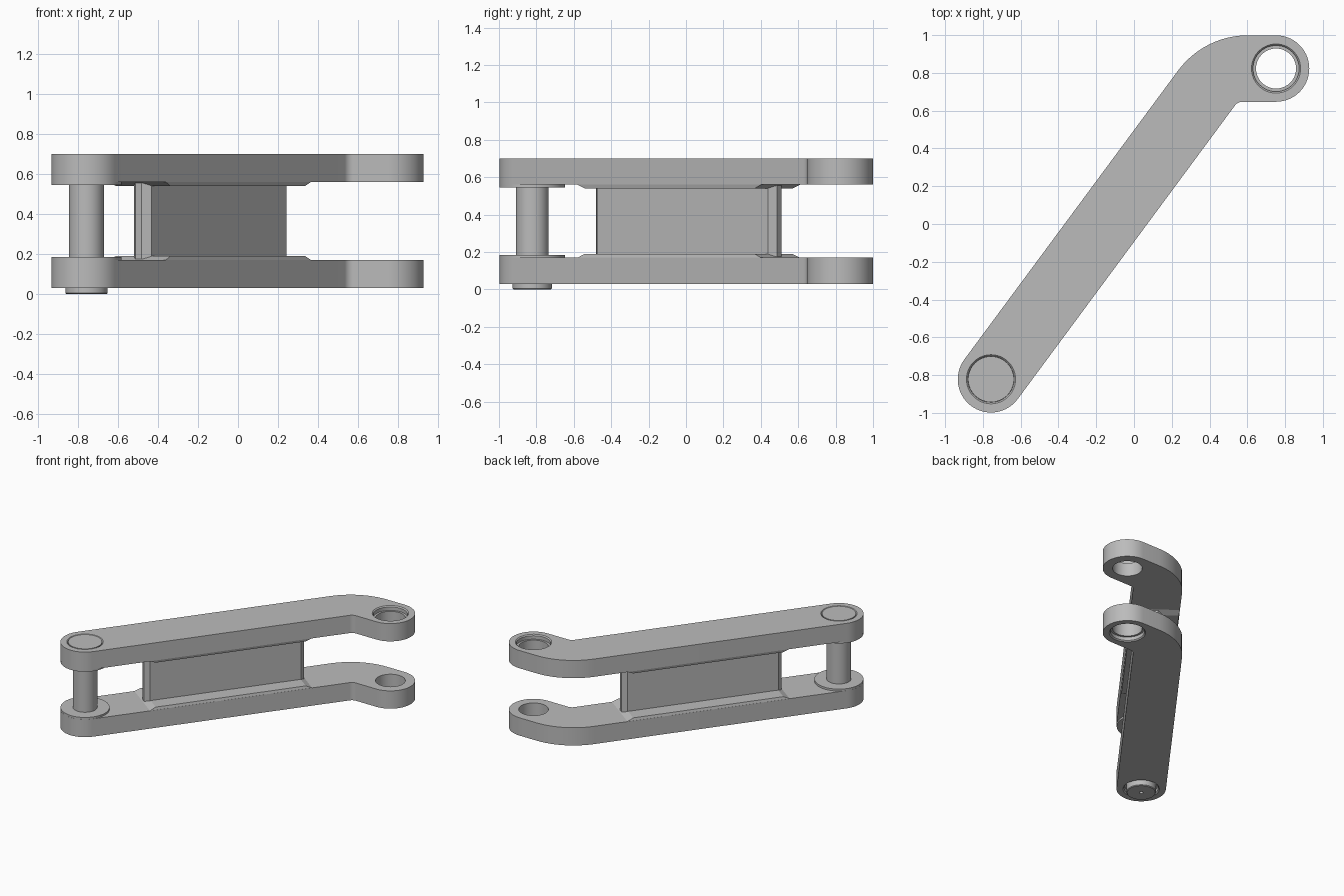
import bpy, bmesh, math
from mathutils import Vector, Matrix

if "Cube" in bpy.data.objects:
    bpy.data.objects.remove(bpy.data.objects["Cube"])

grey = bpy.data.materials.new("plain grey")
grey.diffuse_color = (0.5, 0.5, 0.5, 1)
grey.use_nodes = True
grey.node_tree.nodes["Principled BSDF"].inputs["Base Color"].default_value = grey.diffuse_color

ANG = math.radians(53.5)
D = Vector((math.cos(ANG), math.sin(ANG)))       # along the arm
LEFT = Vector((-D.y, D.x))                       # left side of the arm
A, B = Vector((-0.757, -0.822)), Vector((0.752, 0.823))   # pin and eye centres
R = 0.176
FLIP = Matrix.Translation((0, 0, 0.73)) @ Matrix.Diagonal((1, 1, -1, 1))


def finish(bm, name):
    bmesh.ops.recalc_face_normals(bm, faces=bm.faces)
    me = bpy.data.meshes.new(name)
    bm.to_mesh(me)
    bm.free()
    me.materials.append(grey)
    ob = bpy.data.objects.new(name, me)
    bpy.context.collection.objects.link(ob)
    return ob


def smooth(ob):
    bpy.ops.object.select_all(action='DESELECT')
    ob.select_set(True)
    bpy.context.view_layer.objects.active = ob
    bpy.ops.object.shade_smooth_by_angle(angle=math.radians(25))


def mirrored(ob, name):
    me = ob.data.copy()
    me.transform(FLIP)
    me.flip_normals()
    new = bpy.data.objects.new(name, me)
    bpy.context.collection.objects.link(new)
    return new


def prism(points, z0, z1, top=None):
    bm = bmesh.new()
    lo = [bm.verts.new((p[0], p[1], z0)) for p in points]
    hi = [bm.verts.new((p[0], p[1], z1)) for p in (top or points)]
    n = len(lo)
    bm.faces.new(lo[::-1])
    bm.faces.new(hi)
    for i in range(n):
        bm.faces.new((lo[i], lo[(i + 1) % n], hi[(i + 1) % n], hi[i]))
    return bm


def lathe(profile, centre, name, n=64):
    # closed solid from (radius, z) points, spun round a vertical axis
    bm = bmesh.new()
    rings = []
    for r, z in profile:
        rings.append([bm.verts.new((centre.x + r * math.cos(2 * math.pi * i / n),
                                    centre.y + r * math.sin(2 * math.pi * i / n), z))
                      for i in range(n)])
    for a, b in zip(rings, rings[1:]):
        for i in range(n):
            bm.faces.new((a[i], a[(i + 1) % n], b[(i + 1) % n], b[i]))
    bm.faces.new(rings[0])
    bm.faces.new(rings[-1])
    return finish(bm, name)


def arc(c, r, a0, a1, n):
    return [c + r * Vector((math.cos(a0 + (a1 - a0) * i / n), math.sin(a0 + (a1 - a0) * i / n)))
            for i in range(n + 1)]


def fillet_centre(edge_point, y, r, side):
    # circle centre that touches the slanted edge and the level edge at height y
    cy = y + side * r
    p = edge_point - LEFT * (-side) * -r if side < 0 else edge_point - LEFT * r
    return Vector((p.x + (cy - p.y) * D.x / D.y, cy))


# arm outline, anticlockwise
UP = math.pi / 2
left_edge, right_edge = A + LEFT * R, A - LEFT * R
ro, ri = 0.46, 0.05
co = Vector((0, B.y + R - ro))
p = left_edge - LEFT * ro
co.x = p.x + (co.y - p.y) * D.x / D.y
ci = Vector((0, B.y - R - ri))
p = right_edge - LEFT * ri
ci.x = p.x + (ci.y - p.y) * D.x / D.y
outline = (arc(A, R, ANG + UP, ANG + 3 * UP, 28)
           + arc(ci, ri, ANG + UP, UP, 6)
           + arc(B, R, -UP, UP, 28)
           + arc(co, ro, UP, ANG + UP, 12))

# arm plates with rounded outer rim, stepped holes at both ends
bm = prism(outline, 0.56, 0.70)
rim = [e for e in bm.edges if all(v.co.z > 0.69 for v in e.verts)]
bmesh.ops.bevel(bm, geom=rim, offset=0.025, segments=2, profile=0.5, affect='EDGES')
upper = finish(bm, "upper_arm")
for c in (A, B):
    cut = lathe([(0.106, 0.5), (0.106, 0.665), (0.122, 0.665), (0.122, 0.692),
                 (0.13, 0.70), (0.13, 0.75)], c, "hole_cutter")
    mod = upper.modifiers.new("hole", 'BOOLEAN')
    mod.object, mod.operation, mod.solver = cut, 'DIFFERENCE', 'EXACT'
    bpy.context.view_layer.objects.active = upper
    bpy.ops.object.modifier_apply(modifier=mod.name)
    bpy.data.objects.remove(cut)
smooth(upper)
mirrored(upper, "lower_arm")

# raised pads with sloped ends between arm and spacer
MID = A + D * (Vector((-0.13, 0.008)) - A).dot(D)


def local(pts):
    return [MID + D * u + LEFT * v for u, v in pts]


def rect(a, b):
    return local([(-a, -b), (a, -b), (a, b), (-a, b)])


pad = finish(prism(rect(0.61, R - 0.001), 0.56, 0.54, rect(0.565, R - 0.006)), "upper_pad")
mirrored(pad, "lower_pad")

# thin upright spacer with chamfered corners
a, b, k = 0.603, 0.054, 0.035
corners = [(-a, -b + k), (-a + k, -b), (a - k, -b), (a, -b + k),
           (a, b - k), (a - k, b), (-a + k, b), (-a, b - k)]
finish(prism(local(corners), 0.175, 0.555), "spacer_block")

# washers and pin
washer = lathe([(0.175, 0.565), (0.175, 0.545)], A, "upper_washer")
smooth(washer)
mirrored(washer, "lower_washer")
pin = lathe([(0.014, 0.02), (0.014, 0), (0.10, 0), (0.105, 0.005), (0.105, 0.17), (0.0875, 0.17),
             (0.0875, 0.56), (0.105, 0.56), (0.105, 0.666), (0.121, 0.666), (0.121, 0.70)], A, "pin")
smooth(pin)
